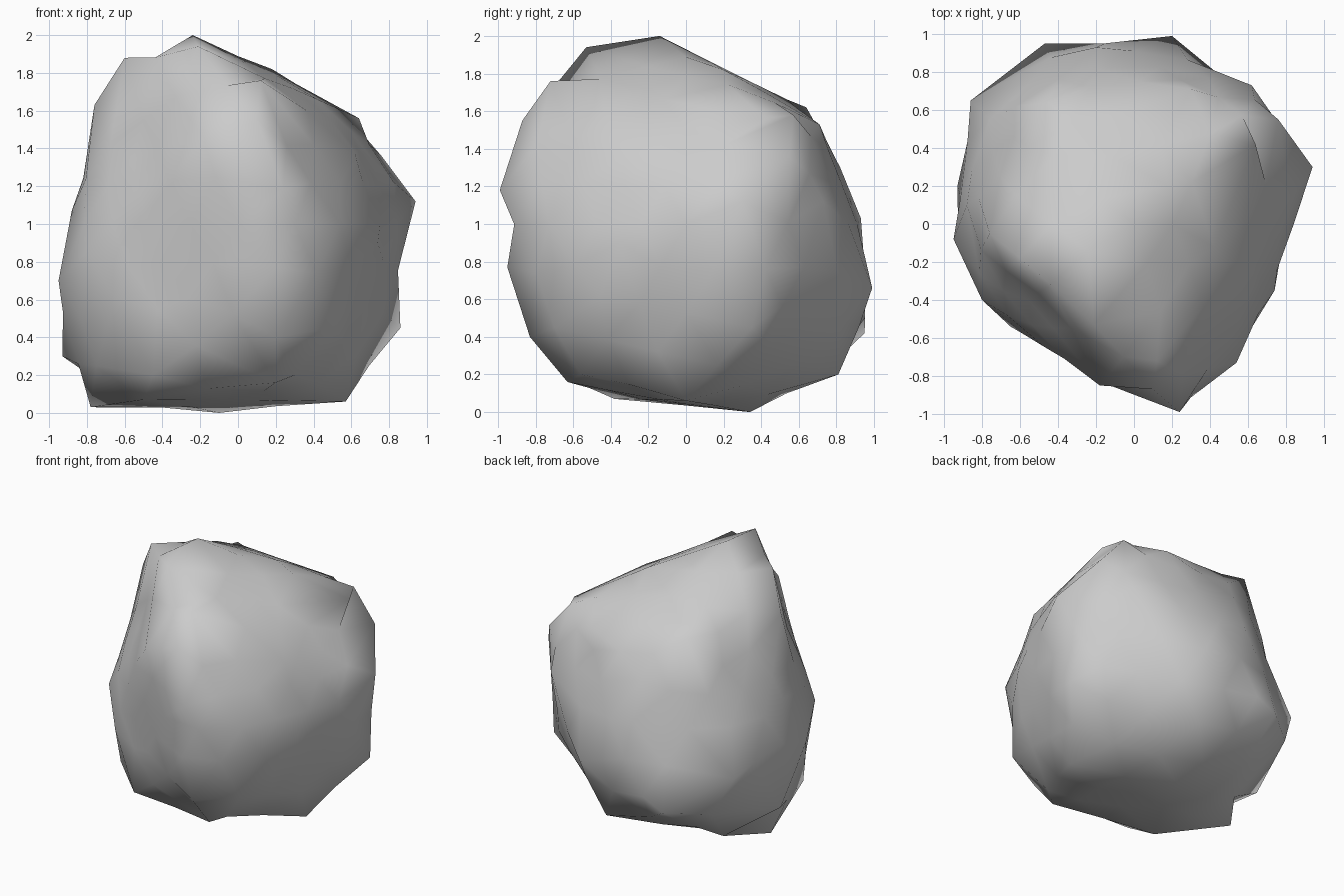
import bpy, bmesh, math
from mathutils import Vector
from mathutils.bvhtree import BVHTree

if "Cube" in bpy.data.objects:
    bpy.data.objects.remove(bpy.data.objects["Cube"])

# Landmark corners of the boulder, grouped by area
top = [(-.24, -.14, 2), (-.21, -.53, 1.94), (-.6, -.18, 1.88), (-.42, .36, 1.74),
       (.18, .2, 1.82), (-.45, .64, 1.62), (.57, .57, 1.58), (.42, -.12, 1.66),
       (.3, .71, 1.53)]
front = [(.24, -.99, 1.18), (.2, -.95, .77), (.2, -.83, .4), (.1, -.87, 1.55),
         (.12, -.72, 1.76), (-.18, -.85, 1.45), (-.42, -.65, .8)]
right = [(.54, -.73, 1), (.62, -.33, 1.37), (.74, -.35, .9), (.94, .3, 1.12),
         (.86, .35, .45), (.76, .55, 1.36), (.5, -.7, .45), (.64, .42, 1.56)]
back = [(.62, .73, 1.12), (.2, .99, .66), (.1, .81, .2), (-.47, .95, .42),
        (-.2, .93, 1.03), (-.2, .82, 1.3)]
left = [(-.76, -.05, 1.63), (-.88, .1, 1.07), (-.95, -.08, .7), (-.93, .2, .3),
        (-.86, .65, .67), (-.8, -.4, .85), (-.65, -.54, .6), (-.75, -.33, .25),
        (-.73, .74, .4)]
base = [(-.78, .1, .03), (-.1, .34, 0), (-.58, .38, .06), (.57, .0, .06),
        (-.5, -.38, .07), (.2, -.63, .16), (-.45, -.6, .2), (.3, -.56, .2)]
marks = [Vector(p) for p in top + front + right + back + left + base]
# Hollows: centre, reach, depth
dents = [((-.58, -.42, 1.5), .25, .06), ((-.5, -.6, .35), .2, .03)]

# Rough faceted block enclosing the landmarks
block = bmesh.new()
for p in marks:
    block.verts.new(p)
bmesh.ops.convex_hull(block, input=block.verts[:])
tree = BVHTree.FromBMesh(block)

# Icosphere shrunk onto the block
rock = bmesh.new()
bmesh.ops.create_icosphere(rock, subdivisions=3, radius=1)
middle = Vector((0, 0, 1))
for v in rock.verts:
    d = v.co.normalized()
    hit = tree.ray_cast(middle + d * 4, -d)[0]
    v.co = hit if hit else middle + d * .9
    for c, reach, depth in dents:
        gap = (v.co - Vector(c)).length
        v.co -= d * depth * math.exp(-(gap / reach) ** 2)

# Pull the nearest free vertex onto each landmark to keep the corners crisp
free = set(rock.verts)
for p in marks:
    v = min(free, key=lambda w: (w.co - p).length)
    v.co = p
    free.remove(v)

# Relax the vertices in between
bmesh.ops.smooth_vert(rock, verts=list(free), factor=.12,
                      use_axis_x=True, use_axis_y=True, use_axis_z=True)

for f in rock.faces:
    f.smooth = True
mesh = bpy.data.meshes.new("boulder")
rock.to_mesh(mesh)
rock.free()
block.free()
bpy.context.collection.objects.link(bpy.data.objects.new("boulder", mesh))
